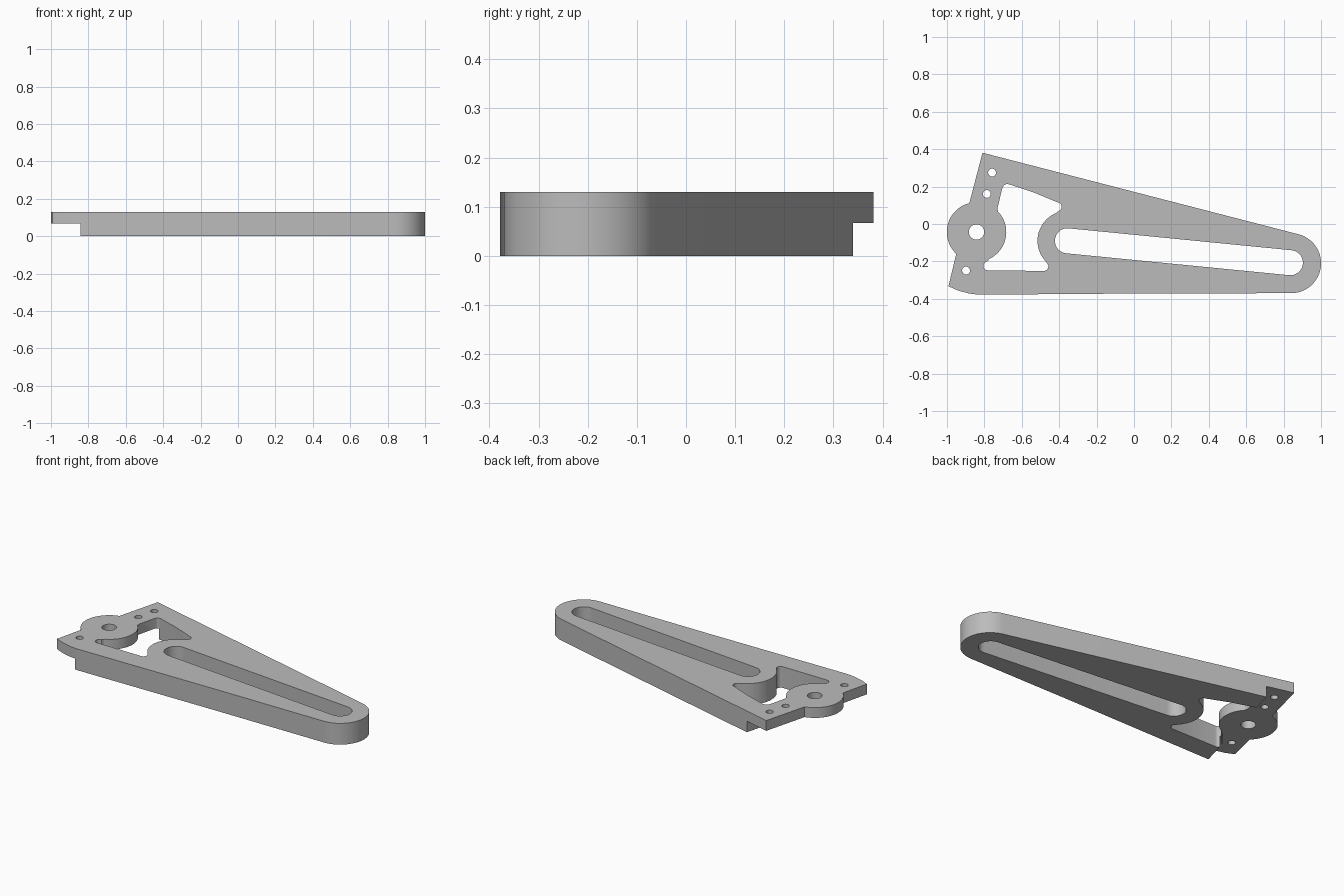
import bpy, bmesh, math
from math import cos, sin, radians

if "Cube" in bpy.data.objects:
    bpy.data.objects.remove(bpy.data.objects["Cube"])

TOP, STEP = 0.13, 0.067        # plate top, underside of the thin mounting end
HUB, HUB_R = (-0.842, -0.043), 0.159
SLOT_A, SLOT_B = (-0.356, -0.09), (0.836, -0.207)

metal = bpy.data.materials.new("plain grey")
metal.use_nodes = True
grey = (0.5, 0.5, 0.5, 1)
metal.diffuse_color = grey
metal.node_tree.nodes["Principled BSDF"].inputs["Base Color"].default_value = grey


def arc(centre, r, a0, a1, n=24):
    """Points along an arc, angles in degrees."""
    angles = [radians(a0 + (a1 - a0) * i / n) for i in range(n + 1)]
    return [(centre[0] + r * cos(a), centre[1] + r * sin(a)) for a in angles]


def circle(centre, r, n=32):
    return arc(centre, r, 0, 360, n)[:-1]


def prism(name, outline, z0, z1):
    """Extrude a closed outline from z0 to z1."""
    bm = bmesh.new()
    face = bm.faces.new([bm.verts.new((x, y, z0)) for x, y in outline])
    up = bmesh.ops.extrude_face_region(bm, geom=[face])["geom"]
    bmesh.ops.translate(bm, vec=(0, 0, z1 - z0),
                        verts=[v for v in up if isinstance(v, bmesh.types.BMVert)])
    bmesh.ops.recalc_face_normals(bm, faces=bm.faces)
    mesh = bpy.data.meshes.new(name)
    bm.to_mesh(mesh)
    bm.free()
    mesh.materials.append(metal)
    obj = bpy.data.objects.new(name, mesh)
    bpy.context.collection.objects.link(obj)
    return obj


# Tapered arm outline with round tip and a hub bulge on the wide end
outline = ([(-0.81, 0.381)]
           + arc((0.84, -0.21), 0.16, 76, -90, 40)
           + [(0.09, -0.371), (-0.83, -0.378), (-0.88, -0.372), (-0.94, -0.356), (-0.992, -0.333)]
           + arc(HUB, HUB_R, 227, 104, 32))
arm = prism("slotted_arm", outline, 0, TOP)

# Window between the hub and the rounded end of the slot, with relieved corners
window = ([(-0.703, 0.195), (-0.695, 0.208), (-0.682, 0.214), (-0.668, 0.212),
           (-0.535, 0.168), (-0.414, 0.118)]
          + arc((-0.411, 0.092), 0.024, 70, -70, 8)
          + arc(SLOT_A, 0.16, 114, 222)
          + arc((-0.482, -0.227), 0.024, 40, -85, 8)
          + arc((-0.781, -0.224), 0.024, 270, 95, 10)
          + arc(HUB, HUB_R, -65, 44, 32)
          + [(-0.73, 0.085)])

# Long slot between two end centres
tilt = math.degrees(math.atan2(SLOT_B[1] - SLOT_A[1], SLOT_B[0] - SLOT_A[0]))
slot = arc(SLOT_A, 0.067, tilt + 90, tilt + 270) + arc(SLOT_B, 0.067, tilt - 90, tilt + 90)

# Slanted step under the mounting end
step = [(-0.895, -0.576), (-0.596, 0.541), (-1.3, 0.541), (-1.3, -0.576)]

cutters = [prism("window_cutter", window, -0.1, 0.3),
           prism("slot_cutter", slot, -0.1, 0.3),
           prism("step_cutter", step, -0.1, STEP),
           prism("hub_relief_cutter", circle(HUB, 0.165, 64), -0.1, STEP),
           prism("hub_bore_cutter", circle(HUB, 0.041), -0.1, 0.3)]
for hole in ((-0.759, 0.275), (-0.787, 0.161), (-0.898, -0.249)):
    cutters.append(prism("screw_hole_cutter", circle(hole, 0.021, 24), -0.1, 0.3))

bpy.ops.object.select_all(action="DESELECT")
bpy.context.view_layer.objects.active = arm
arm.select_set(True)
for cutter in cutters:
    cutter.hide_render = True
    mod = arm.modifiers.new("cut", "BOOLEAN")
    mod.operation, mod.solver, mod.object = "DIFFERENCE", "EXACT", cutter
    bpy.ops.object.modifier_apply(modifier=mod.name)
    bpy.data.objects.remove(cutter)

bpy.ops.object.shade_smooth_by_angle(angle=radians(30))
